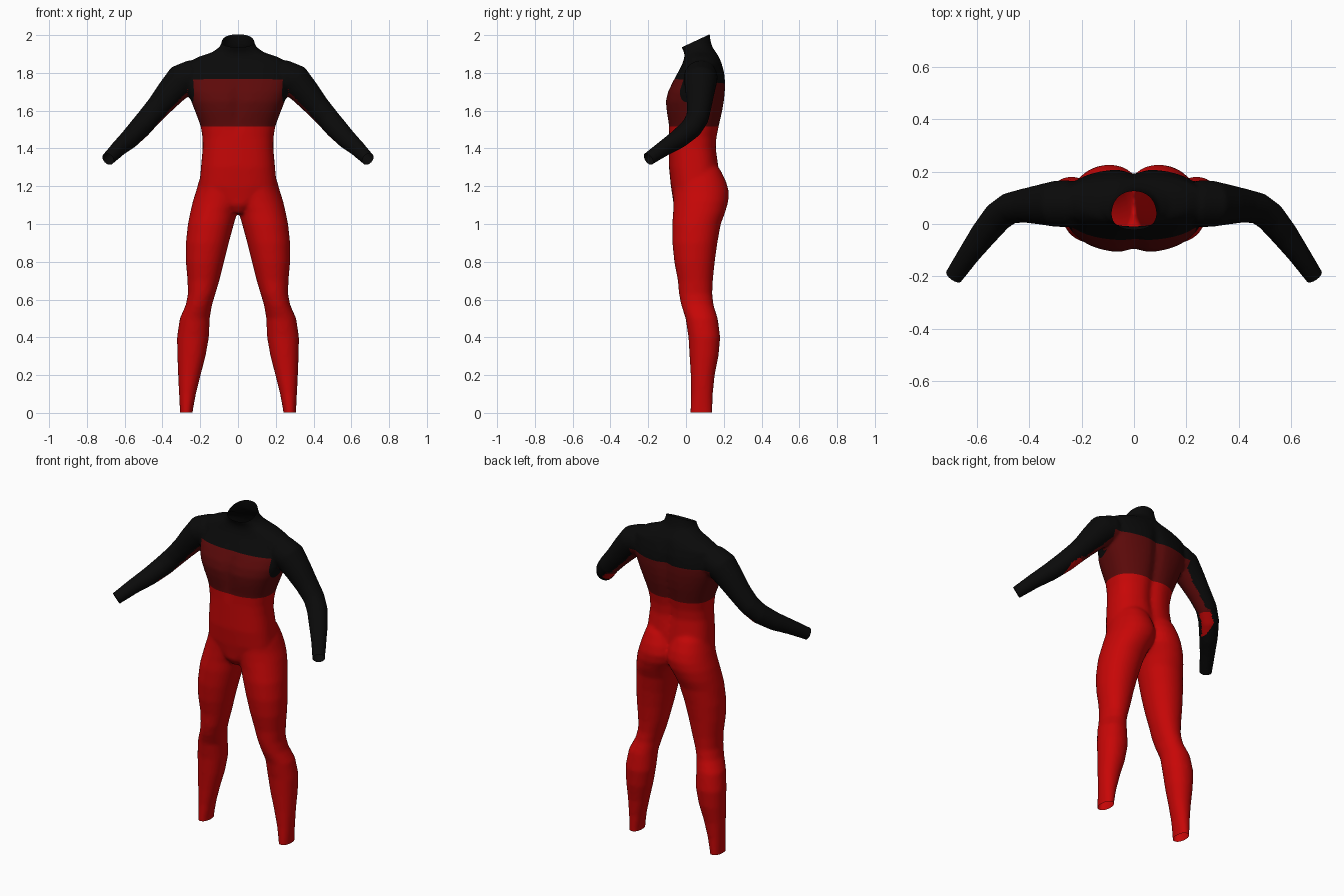
import bpy, bmesh, math
from mathutils import Vector

if "Cube" in bpy.data.objects:
    bpy.data.objects.remove(bpy.data.objects["Cube"])


def material(name, rgb):
    m = bpy.data.materials.new(name)
    m.diffuse_color = (*rgb, 1)
    m.use_nodes = True
    m.node_tree.nodes["Principled BSDF"].inputs["Base Color"].default_value = m.diffuse_color
    return m


RED = material("bright red", (0.57, 0.002, 0.002))
DARK = material("dark red", (0.11, 0.003, 0.003))
BLACK = material("black", (0.003, 0.003, 0.003))
N = 48


def loft(bm, rings):
    """Closed tube through a list of rings with N points each."""
    vs = [[bm.verts.new(p) for p in r] for r in rings]
    for a, b in zip(vs, vs[1:]):
        for i in range(N):
            j = (i + 1) % N
            bm.faces.new((a[i], a[j], b[j], b[i]))
    bm.faces.new(vs[0])
    bm.faces.new(vs[-1])


def flat_ring(z, x0, x1, y0, y1, n=2.1, groove_f=0, groove_b=0):
    """Horizontal superellipse ring with optional centre grooves front and back."""
    ring = []
    for i in range(N):
        a = 2 * math.pi * i / N
        c, s = math.cos(a), math.sin(a)
        x = (x0 + x1) / 2 + (x1 - x0) / 2 * math.copysign(abs(c) ** (2 / n), c)
        y = (y0 + y1) / 2 + (y1 - y0) / 2 * math.copysign(abs(s) ** (2 / n), s)
        y -= (groove_b if s > 0 else -groove_f) * math.exp(-(x / 0.035) ** 2)
        ring.append((x, y, z))
    return ring


bm = bmesh.new()

# Torso and neck: z, half width, front y, back y, front groove, back groove
torso = [
    (1.055, .03, -.035, .08, 0, 0), (1.10, .09, -.065, .13, 0, 0),
    (1.15, .17, -.072, .165, 0, 0), (1.20, .205, -.08, .185, 0, .01),
    (1.30, .196, -.09, .176, 0, .015), (1.40, .187, -.09, .162, 0, .02),
    (1.46, .188, -.09, .166, 0, .02), (1.52, .198, -.092, .178, .005, .02),
    (1.60, .228, -.106, .196, .014, .02), (1.65, .248, -.11, .204, .016, .02),
    (1.70, .264, -.098, .209, .014, .02), (1.75, .272, -.073, .21, .008, .02),
    (1.80, .282, -.046, .206, .003, .015), (1.85, .275, -.018, .192, 0, .01),
    (1.885, .21, -.008, .175, 0, 0), (1.91, .135, -.01, .157, 0, 0),
    (1.94, .094, -.026, .138, 0, 0), (1.98, .082, -.030, .128, 0, 0),
    (2.05, .076, -.028, .122, 0, 0),
]
loft(bm, [flat_ring(z, -w, w, f, b, 2.5 if z < 1.78 else 2.15, gf, gb)
          for z, w, f, b, gf, gb in torso])

# Legs: z, inner x, outer x, front y, back y
leg = [
    (-.05, .245, .306, .022, .138), (.02, .238, .308, .023, .14),
    (.10, .223, .312, .027, .142), (.20, .198, .317, .025, .152),
    (.30, .172, .321, .019, .172), (.40, .154, .323, .013, .181),
    (.50, .150, .308, -.002, .168), (.57, .138, .277, -.025, .146),
    (.63, .120, .265, -.037, .139), (.70, .099, .267, -.043, .142),
    (.80, .074, .276, -.062, .152), (.90, .049, .276, -.072, .166),
    (1.0, .022, .265, -.073, .184), (1.06, .004, .253, -.068, .207),
    (1.12, -.03, .239, -.066, .224), (1.17, -.04, .223, -.066, .227),
    (1.22, -.03, .209, -.066, .214), (1.28, -.01, .19, -.05, .186),
    (1.34, .03, .16, -.02, .14),
]
# Arms: x, y, z of the centre, radius
arm = [
    (.19, .08, 1.775, .07), (.25, .078, 1.778, .09), (.30, .077, 1.76, .088),
    (.36, .074, 1.693, .076), (.42, .07, 1.622, .065), (.475, .06, 1.56, .060),
    (.52, .028, 1.508, .058), (.575, -.04, 1.45, .052), (.63, -.115, 1.402, .043),
    (.685, -.195, 1.347, .036), (.72, -.245, 1.312, .034),
]
pts = [Vector(p[:3]) for p in arm]
for side in (-1, 1):
    loft(bm, [[(side * x, y, z) for x, y, z in flat_ring(*r)] for r in leg])
    rings = []
    for i, p in enumerate(pts):
        d = pts[min(i + 1, len(pts) - 1)] - pts[max(i - 1, 0)]
        u = d.cross(Vector((0, 1, 0))).normalized()
        v = d.cross(u).normalized()
        ring = []
        for k in range(N):
            a = 2 * math.pi * k / N
            q = p + arm[i][3] * (u * math.cos(a) + v * math.sin(a))
            ring.append((side * q.x, q.y, q.z))
        rings.append(ring)
    loft(bm, rings)
bmesh.ops.recalc_face_normals(bm, faces=bm.faces)

# Fuse the tubes into one smooth skin
mesh = bpy.data.meshes.new("bodysuit")
bm.to_mesh(mesh)
bm.free()
suit = bpy.data.objects.new("bodysuit", mesh)
bpy.context.collection.objects.link(suit)
fuse = suit.modifiers.new("fuse", 'REMESH')
fuse.mode = 'VOXEL'
fuse.voxel_size = 0.0095
soften = suit.modifiers.new("soften", 'SMOOTH')
soften.factor = 0.5
soften.iterations = 7
bpy.context.view_layer.update()
skin = bpy.data.meshes.new_from_object(
    suit.evaluated_get(bpy.context.evaluated_depsgraph_get()))
suit.modifiers.clear()
suit.data = skin
skin.materials.clear()
for m in (RED, DARK, BLACK):
    skin.materials.append(m)

bm = bmesh.new()
bm.from_mesh(skin)


def cut(co, no, where=lambda c: True, clear=False):
    """Slice the chosen region; optionally remove what lies beyond the plane."""
    faces = [f for f in bm.faces if where(f.calc_center_median())]
    geom = faces + list({e for f in faces for e in f.edges}) \
        + list({v for f in faces for v in f.verts})
    bmesh.ops.bisect_plane(bm, geom=geom, dist=1e-5, plane_co=co, plane_no=no,
                           clear_outer=clear)


# Open the ankles, neck and wrists
cut((0, 0, 0.002), (0, 0, -1), clear=True)
cut((0, -.03, 1.932), (0, -.07, .15), lambda c: c.z > 1.9 and abs(c.x) < .12, True)
for s in (-1, 1):
    cut((s * .688, -.199, 1.344), (s * .55, -.75, -.5),
        lambda c: s * c.x > .6 and c.z > 1.2, True)

# Colour borders: chest line, waist line and shoulder seams
top_co, top_no = Vector((0, -.08, 1.77)), Vector((0, .09, 1))
cut(top_co, top_no)
cut((0, 0, 1.515), (0, 0, 1))
for s in (-1, 1):
    cut((s * .24, 0, 0), (s, -.2, 0), lambda c: s * c.x > 0 and c.z > 1.6)

bm.normal_update()
for f in bm.faces:
    c = f.calc_center_median()
    x = abs(c.x)
    on_arm = c.z > 1.2 and x > .24 + .2 * c.y
    underside = f.normal.z < -.6 and x < .52
    if (c - top_co).dot(top_no) > 0 or (on_arm and not underside):
        f.material_index = 2
    else:
        f.material_index = 1 if c.z > 1.515 else 0
    f.smooth = True
bm.to_mesh(skin)
bm.free()
